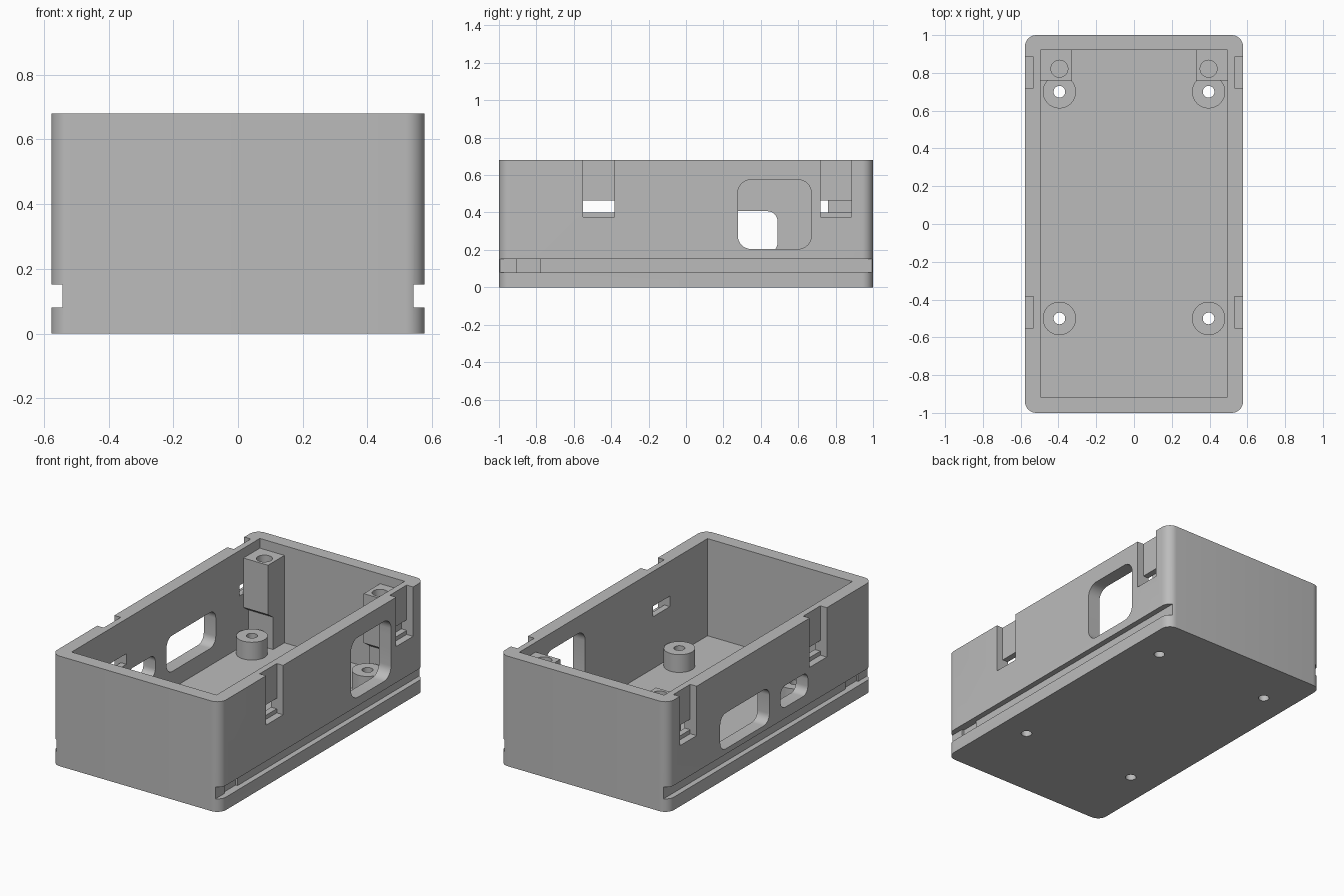
import bpy, bmesh
from math import sin, cos, pi, radians
from mathutils import Matrix, Vector

cube = bpy.data.objects.get("Cube")
if cube:
    bpy.data.objects.remove(cube, do_unlink=True)

GREY = (0.5, 0.5, 0.5, 1)
plastic = bpy.data.materials.new("grey plastic")
plastic.use_nodes = True
plastic.diffuse_color = GREY
plastic.node_tree.nodes["Principled BSDF"].inputs["Base Color"].default_value = GREY

# Maps of (profile u, profile v, extrusion w) to the model axes
TO_Z = Matrix.Identity(3)
TO_X = Matrix(((0, 0, 1), (1, 0, 0), (0, 1, 0)))


def prism(name, points, w0, w1, axes=TO_Z):
    """Closed profile extruded from w0 to w1."""
    bm = bmesh.new()
    base = bm.faces.new([bm.verts.new(axes @ Vector((u, v, w0))) for u, v in points])
    ext = bmesh.ops.extrude_face_region(bm, geom=[base])
    new = [g for g in ext["geom"] if isinstance(g, bmesh.types.BMVert)]
    bmesh.ops.translate(bm, verts=new, vec=axes @ Vector((0, 0, w1 - w0)))
    bmesh.ops.recalc_face_normals(bm, faces=bm.faces)
    mesh = bpy.data.meshes.new(name)
    bm.to_mesh(mesh)
    bm.free()
    mesh.materials.append(plastic)
    obj = bpy.data.objects.new(name, mesh)
    bpy.context.collection.objects.link(obj)
    return obj


def rect(u0, u1, v0, v1, r=0, steps=8):
    """Rectangle outline with optional rounded corners."""
    if r == 0:
        return [(u0, v0), (u1, v0), (u1, v1), (u0, v1)]
    centres = [(u1 - r, v1 - r), (u0 + r, v1 - r), (u0 + r, v0 + r), (u1 - r, v0 + r)]
    return [(cu + r * cos(a), cv + r * sin(a))
            for q, (cu, cv) in enumerate(centres)
            for a in [(q + i / steps) * pi / 2 for i in range(steps + 1)]]


def circle(u, v, r, n=40):
    return [(u + r * cos(2 * pi * i / n), v + r * sin(2 * pi * i / n)) for i in range(n)]


def cut(obj, points, w0, w1, axes=TO_Z):
    """Subtract a prism from obj."""
    cutter = prism("cutter", points, w0, w1, axes)
    cutter.hide_render = True
    mod = obj.modifiers.new("cut", "BOOLEAN")
    mod.operation = "DIFFERENCE"
    mod.solver = "EXACT"
    mod.object = cutter
    bpy.context.view_layer.objects.active = obj
    bpy.ops.object.modifier_apply(modifier=mod.name)
    bpy.data.objects.remove(cutter, do_unlink=True)


HALF_X, HALF_Y, TOP, FLOOR = 0.577, 1.0, 0.68, 0.08
IN_X, IN_FRONT, IN_BACK = 0.495, -0.917, 0.92
OUT, DEEP = 0.7, 0.45
SCREW_X, SCREW_Y = 0.395, (-0.5, 0.7)

# Open case with rounded upright corners
case = prism("case", rect(-HALF_X, HALF_X, -HALF_Y, HALF_Y, 0.06), 0, TOP)
cut(case, rect(-IN_X, IN_X, IN_FRONT, IN_BACK), FLOOR, 1)

for side in (-1, 1):
    # Rail groove along the side, with a detent pocket near the front
    cut(case, rect(-1.1, 1.1, 0.08, 0.152), side * 0.543, side * OUT, TO_X)
    cut(case, rect(-0.905, -0.78, 0.08, 0.152), side * 0.53, side * OUT, TO_X)
    # Clip slots with a catch hole through the wall
    for y0, y1 in ((-0.55, -0.383), (0.72, 0.885)):
        cut(case, rect(y0, y1, 0.375, 1), side * 0.533, side * OUT, TO_X)
        cut(case, rect(y0, y1, 0.40, 0.465), side * DEEP, side * OUT, TO_X)

# Port openings
cut(case, rect(0.277, 0.67, 0.205, 0.575, 0.07), DEEP, OUT, TO_X)
cut(case, rect(0.01, 0.49, 0.185, 0.407, 0.055), -DEEP, -OUT, TO_X)
cut(case, rect(-0.365, -0.10, 0.22, 0.355, 0.045), -DEEP, -OUT, TO_X)

parts = [case]
for side, label in ((1, "left"), (-1, "right")):
    # Screw standoffs, bored through the floor
    for y, place in zip(SCREW_Y, ("front", "back")):
        bore = circle(side * SCREW_X, y, 0.031)
        standoff = prism(f"{place}_{label}_standoff",
                         circle(side * SCREW_X, y, 0.088), FLOOR - 0.002, 0.19)
        cut(case, bore, -0.1, 0.3)
        cut(standoff, bore, -0.1, 0.3)
        parts.append(standoff)
    # Corner lid post, undercut above the standoff
    profile = [(0.76, 0.62), (0.76, 0.315), (0.81, 0.28), (0.81, FLOOR - 0.002),
               (IN_BACK + 0.002, FLOOR - 0.002), (IN_BACK + 0.002, 0.62)]
    post = prism(f"{label}_lid_post", profile, side * 0.327, side * (IN_X + 0.002), TO_X)
    cut(post, circle(side * SCREW_X, 0.822, 0.045), 0.4, 0.8)
    parts.append(post)

# Smooth the round walls, keep the edges crisp
bpy.ops.object.select_all(action="DESELECT")
for part in parts:
    part.select_set(True)
bpy.context.view_layer.objects.active = case
bpy.ops.object.shade_smooth_by_angle(angle=radians(30))
